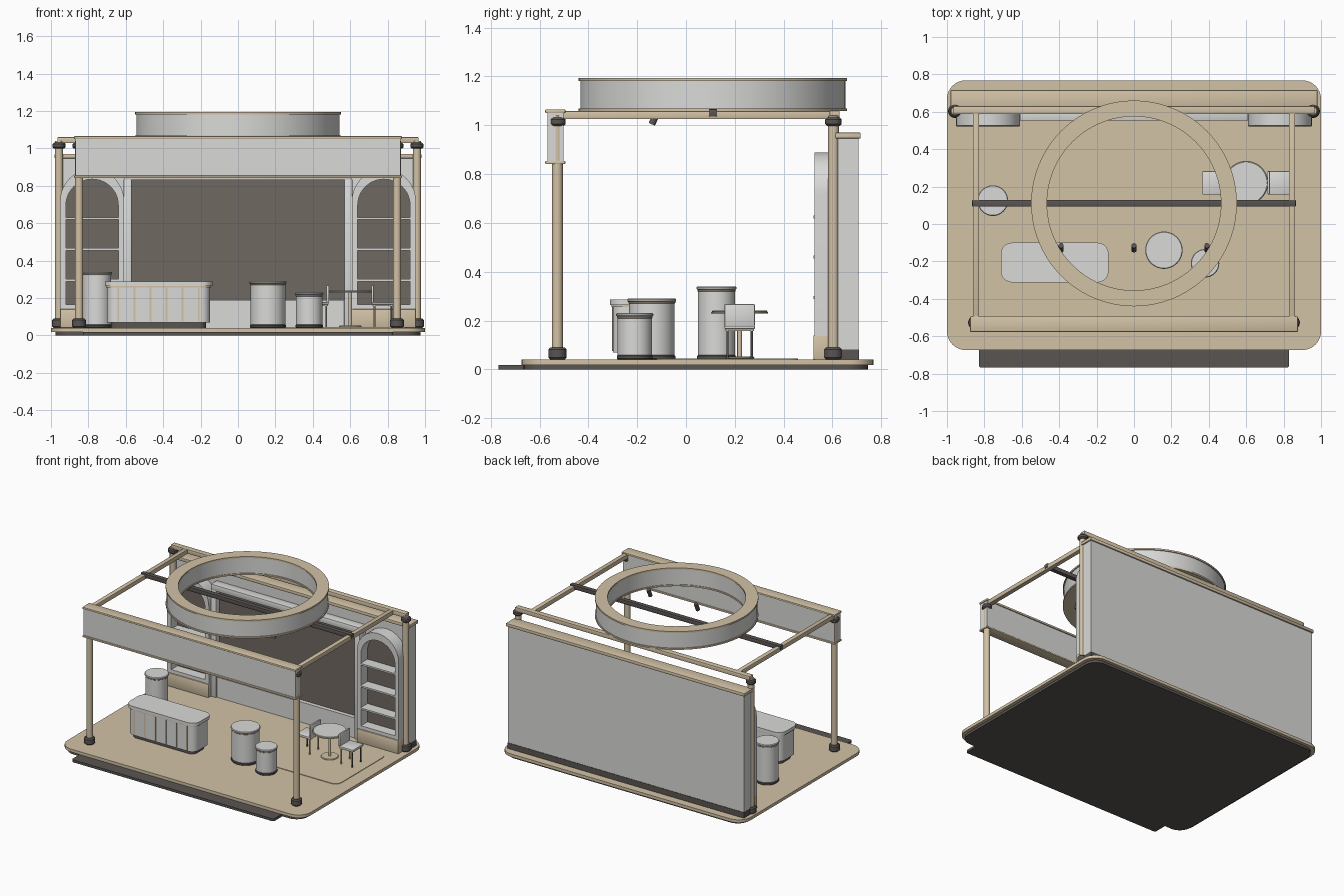
import bpy, bmesh, math
from mathutils import Vector, Matrix

cube = bpy.data.objects.get("Cube")
if cube:
    bpy.data.objects.remove(cube, do_unlink=True)


def material(name, rgb):
    m = bpy.data.materials.new(name)
    m.use_nodes = True
    m.diffuse_color = (*rgb, 1)
    m.node_tree.nodes["Principled BSDF"].inputs["Base Color"].default_value = (*rgb, 1)
    return m


BEIGE = material("warm beige", (0.65, 0.54, 0.38))
LIGHT = material("light grey", (0.70, 0.70, 0.69))
PANEL = material("taupe panel", (0.16, 0.14, 0.12))
DARK = material("charcoal", (0.10, 0.09, 0.085))


def finish(name, bm, mat, smooth=True):
    bmesh.ops.recalc_face_normals(bm, faces=bm.faces)
    me = bpy.data.meshes.new(name)
    bm.to_mesh(me)
    bm.free()
    me.materials.append(mat)
    ob = bpy.data.objects.new(name, me)
    bpy.context.collection.objects.link(ob)
    if smooth:
        bpy.ops.object.select_all(action='DESELECT')
        bpy.context.view_layer.objects.active = ob
        ob.select_set(True)
        bpy.ops.object.shade_smooth_by_angle(angle=math.radians(35))
    return ob


def box(name, x, y, z, mat, bevel=0.0):
    """Box from (min, max) ranges, with optional soft edges."""
    bm = bmesh.new()
    bmesh.ops.create_cube(bm, size=1)
    for v in bm.verts:
        v.co = [r[0] + (c + 0.5) * (r[1] - r[0]) for r, c in zip((x, y, z), v.co)]
    if bevel:
        bmesh.ops.bevel(bm, geom=bm.edges[:], offset=bevel, segments=2, profile=0.5, affect='EDGES')
    return finish(name, bm, mat, bool(bevel))


def prism(name, points, direction, mat):
    """Extrude a closed outline along a direction."""
    bm = bmesh.new()
    face = bm.faces.new([bm.verts.new(p) for p in points])
    out = bmesh.ops.extrude_face_region(bm, geom=[face])
    bmesh.ops.translate(bm, vec=direction, verts=[g for g in out["geom"] if isinstance(g, bmesh.types.BMVert)])
    return finish(name, bm, mat)


def slab(name, x, y, z, radius, mat):
    """Flat plate with rounded corners."""
    pts = []
    corners = ((x[1], y[1], -1, -1), (x[0], y[1], 1, -1), (x[0], y[0], 1, 1), (x[1], y[0], -1, 1))
    for k, (cx, cy, sx, sy) in enumerate(corners):
        for i in range(9):
            a = math.pi / 2 * (k + i / 8)
            pts.append((cx + sx * radius + radius * math.cos(a), cy + sy * radius + radius * math.sin(a), z[0]))
    return prism(name, pts, (0, 0, z[1] - z[0]), mat)


def lathe(name, centre, profile, mat, segments=40, closed=False):
    """Spin an (r, z) profile around a vertical axis."""
    bm = bmesh.new()
    rings = []
    for r, z in profile:
        rings.append([bm.verts.new((centre[0] + r * math.cos(a), centre[1] + r * math.sin(a), z))
                      for a in (2 * math.pi * i / segments for i in range(segments))])
    pairs = list(zip(rings, rings[1:])) + ([(rings[-1], rings[0])] if closed else [])
    for a, b in pairs:
        for i in range(segments):
            j = (i + 1) % segments
            bm.faces.new((a[i], a[j], b[j], b[i]))
    if not closed:
        bm.faces.new(rings[0])
        bm.faces.new(rings[-1])
    return finish(name, bm, mat)


def disc(name, centre, r, z0, z1, mat, soft=0.004, segments=40):
    return lathe(name, centre, [(r - soft, z0), (r, z0 + soft), (r, z1 - soft), (r - soft, z1)], mat, segments)


def rod(name, a, b, r, mat):
    """Round bar between two points."""
    a, b = Vector(a), Vector(b)
    bm = bmesh.new()
    rot = (b - a).to_track_quat('Z', 'Y').to_matrix().to_4x4()
    bmesh.ops.create_cone(bm, cap_ends=True, segments=16, radius1=r, radius2=r, depth=(b - a).length,
                          matrix=Matrix.Translation((a + b) / 2) @ rot)
    return finish(name, bm, mat)


# Floor platform, step and rug
FLOOR = 0.04
slab("platform_base", (-0.975, 0.975), (-0.665, 0.745), (0, 0.02), 0.09, DARK)
slab("platform_floor", (-1, 1), (-0.674, 0.768), (0.018, FLOOR), 0.1, BEIGE)
slab("front_step", (-0.83, 0.83), (-0.768, -0.66), (0, 0.018), 0.015, DARK)
slab("rug", (0.24, 0.9), (-0.12, 0.46), (FLOOR, 0.044), 0.05, BEIGE)

# Corner posts with collars
for side, s in (("right", -1), ("left", 1)):
    for place, x, y in (("front", 0.85, -0.527), ("rear", 0.957, 0.604)):
        c = (s * x, y)
        tag = f"{place}_{side}"
        disc(f"{tag}_post", c, 0.022, FLOOR, 1.04, BEIGE, 0.002, 24)
        disc(f"{tag}_foot_collar", c, 0.037, FLOOR, 0.09, DARK, 0.008, 24)
        disc(f"{tag}_top_collar", c, 0.034, 0.998, 1.032, DARK, 0.008, 24)
    # Side roof beams
    box(f"{side}_roof_beam", sorted((s * 0.828, s * 0.862)), (-0.52, 0.62), (1.025, 1.058), BEIGE, 0.004)

# Roof frame, fascia and lighting bar
box("rear_roof_beam", (-0.965, 0.965), (0.588, 0.63), (1.028, 1.06), BEIGE, 0.004)
box("fascia_panel", (-0.87, 0.87), (-0.568, -0.502), (0.85, 1.052), LIGHT)
box("fascia_top_trim", (-0.876, 0.876), (-0.577, -0.494), (1.05, 1.065), BEIGE, 0.004)
box("fascia_bottom_trim", (-0.876, 0.876), (-0.577, -0.494), (0.841, 0.854), BEIGE, 0.004)
box("lighting_bar", (-0.865, 0.865), (0.094, 0.128), (1.036, 1.066), DARK, 0.003)
for i, x in enumerate((-0.39, 0, 0.39)):
    rod(f"spotlight_{i + 1}", (x, -0.115, 1.06), (x, -0.14, 1.004), 0.014, DARK)

# Overhead ring sign
HUB = (0, 0.11)
lathe("ring_wall", HUB, [(0.47, 1.067), (0.543, 1.067), (0.543, 1.185), (0.47, 1.185)], LIGHT, 96, True)
for name, z0, z1 in (("ring_top_trim", 1.182, 1.194), ("ring_bottom_trim", 1.058, 1.069)):
    lathe(name, HUB, [(0.465, z0), (0.55, z0), (0.55, z1), (0.465, z1)], BEIGE, 96, True)

# Back wall
box("back_wall", (-0.97, 0.97), (0.622, 0.706), (0.08, 0.95), LIGHT)
box("back_wall_cap", (-0.98, 0.98), (0.612, 0.716), (0.946, 0.97), BEIGE, 0.004)
box("back_wall_plinth", (-0.972, 0.972), (0.62, 0.709), (FLOOR, 0.082), DARK)

# Central display panel with frame and wainscot
box("display_panel", (-0.58, 0.58), (0.595, 0.623), (0.18, 0.84), PANEL)
box("wainscot", (-0.57, 0.57), (0.565, 0.623), (FLOOR, 0.19), LIGHT)
box("display_frame_top", (-0.61, 0.61), (0.553, 0.623), (0.83, 0.875), LIGHT, 0.004)
for side, s in (("right", -1), ("left", 1)):
    box(f"display_frame_{side}", sorted((s * 0.568, s * 0.612)), (0.553, 0.623), (FLOOR, 0.835), LIGHT, 0.004)


def arch(cx, y, half, spring, bottom):
    pts = [(cx + half * math.cos(a), y, spring + half * math.sin(a))
           for a in (math.pi * i / 24 for i in range(25))]
    return [(cx + half, y, bottom)] + pts + [(cx - half, y, bottom)]


# Arched shelf niches
for side, s in (("right", -1), ("left", 1)):
    cx = s * 0.78
    outer = arch(cx, 0.527, 0.171, 0.718, 0.138)
    inner = arch(cx, 0.527, 0.14, 0.695, 0.138)
    prism(f"{side}_niche_frame", outer + inner[::-1], (0, 0.096, 0), LIGHT)
    prism(f"{side}_niche_back", arch(cx, 0.606, 0.15, 0.7, 0.14), (0, 0.015, 0), PANEL)
    box(f"{side}_niche_base", (cx - 0.171, cx + 0.171), (0.522, 0.623), (FLOOR, 0.14), BEIGE, 0.004)
    box(f"{side}_niche_sill", (cx - 0.142, cx + 0.142), (0.53, 0.62), (0.138, 0.165), LIGHT)
    for i in range(3):
        z = 0.295 + 0.165 * i
        box(f"{side}_niche_shelf_{i + 1}", (cx - 0.142, cx + 0.142), (0.523, 0.615), (z - 0.006, z + 0.006), LIGHT)

# Service counter with vertical strips
slab("counter_plinth", (-0.68, -0.17), (-0.28, -0.13), (FLOOR, 0.072), 0.04, DARK)
slab("counter_body", (-0.7, -0.15), (-0.3, -0.11), (0.068, 0.258), 0.05, LIGHT)
slab("counter_trim", (-0.706, -0.144), (-0.306, -0.104), (0.256, 0.265), 0.055, BEIGE)
slab("counter_top", (-0.712, -0.136), (-0.312, -0.1), (0.263, 0.287), 0.06, LIGHT)
for i in range(6):
    x = -0.64 + 0.086 * i
    box(f"counter_strip_{i + 1}", (x - 0.005, x + 0.005), (-0.304, -0.296), (0.075, 0.257), BEIGE)

# Round display pedestals
for i, (x, y, r, top) in enumerate(((0.16, -0.14, 0.1, 0.29), (0.38, -0.21, 0.076, 0.23), (-0.755, 0.125, 0.082, 0.34))):
    tag, c = f"pedestal_{i + 1}", (x, y)
    disc(f"{tag}_foot", c, r * 0.97, FLOOR, 0.058, DARK)
    disc(f"{tag}_body", c, r * 0.93, 0.055, top - 0.015, LIGHT)
    disc(f"{tag}_trim", c, r * 0.96, top - 0.021, top - 0.013, BEIGE, 0.002)
    disc(f"{tag}_top", c, r, top - 0.014, top, LIGHT)

# Round table
TABLE = (0.6, 0.22)
disc("table_foot", TABLE, 0.06, 0.042, 0.052, BEIGE)
disc("table_stem", TABLE, 0.01, 0.05, 0.232, BEIGE, 0.001, 16)
disc("table_trim", TABLE, 0.117, 0.228, 0.235, BEIGE, 0.002)
disc("table_top", TABLE, 0.113, 0.234, 0.241, LIGHT, 0.002)

# Chairs, mirrored either side of the table
for side, s in (("right", -1), ("left", 1)):
    def span(a, b):
        return sorted((TABLE[0] + s * a, TABLE[0] + s * b))
    box(f"{side}_chair_seat", span(0.115, 0.235), (0.157, 0.283), (0.165, 0.178), LIGHT, 0.005)
    box(f"{side}_chair_seat_frame", span(0.12, 0.23), (0.162, 0.278), (0.158, 0.166), BEIGE)
    box(f"{side}_chair_back", span(0.113, 0.127), (0.158, 0.282), (0.175, 0.268), LIGHT, 0.005)
    for i, dx in enumerate((0.13, 0.22)):
        for j, y in enumerate((0.17, 0.27)):
            x = TABLE[0] + s * dx
            rod(f"{side}_chair_leg_{2 * i + j + 1}", (x, y, 0.042), (x, y, 0.16), 0.005, DARK if i else BEIGE)
